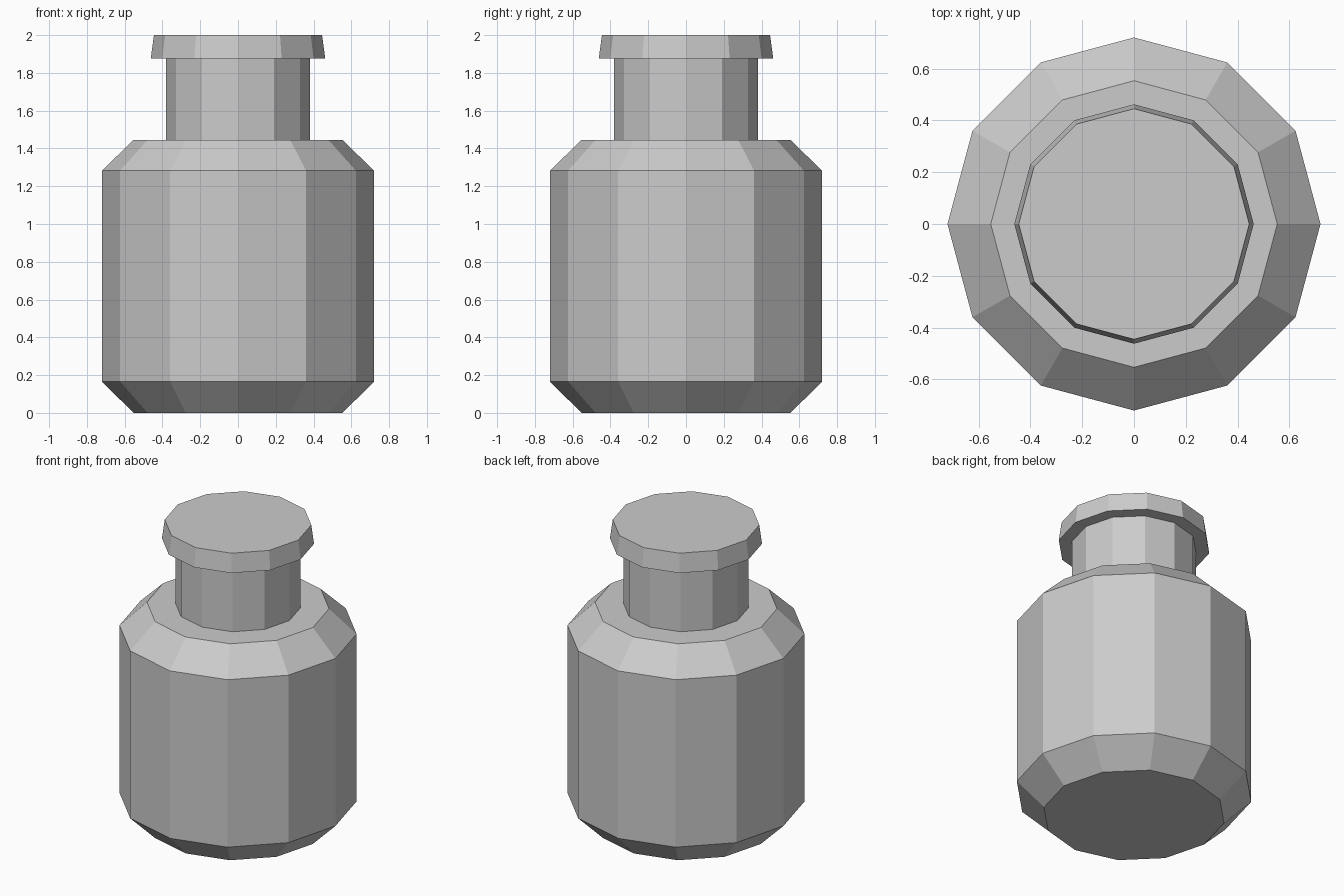
import bpy
import bmesh
from math import cos, sin, tau

if "Cube" in bpy.data.objects:
    bpy.data.objects.remove(bpy.data.objects["Cube"])

SIDES = 12


def lathe(name, profile):
    """Closed faceted solid from (radius, height) rings, bottom to top."""
    bm = bmesh.new()
    rings = [[bm.verts.new((r * cos(tau * i / SIDES), r * sin(tau * i / SIDES), z))
              for i in range(SIDES)] for r, z in profile]
    for low, high in zip(rings, rings[1:]):
        for i in range(SIDES):
            j = (i + 1) % SIDES
            bm.faces.new((low[i], low[j], high[j], high[i]))
    bm.faces.new(rings[0][::-1])
    bm.faces.new(rings[-1])
    mesh = bpy.data.meshes.new(name)
    bm.to_mesh(mesh)
    bm.free()
    obj = bpy.data.objects.new(name, mesh)
    bpy.context.collection.objects.link(obj)
    return obj


# Body with chamfered base and shoulder
lathe("bottle_body", [(0.553, 0), (0.72, 0.165), (0.72, 1.283), (0.553, 1.445)])

# Straight neck, seated slightly into body and cap
lathe("bottle_neck", [(0.38, 1.43), (0.38, 1.89)])

# Slightly tapered cap
lathe("bottle_cap", [(0.462, 1.875), (0.445, 2.0)])
